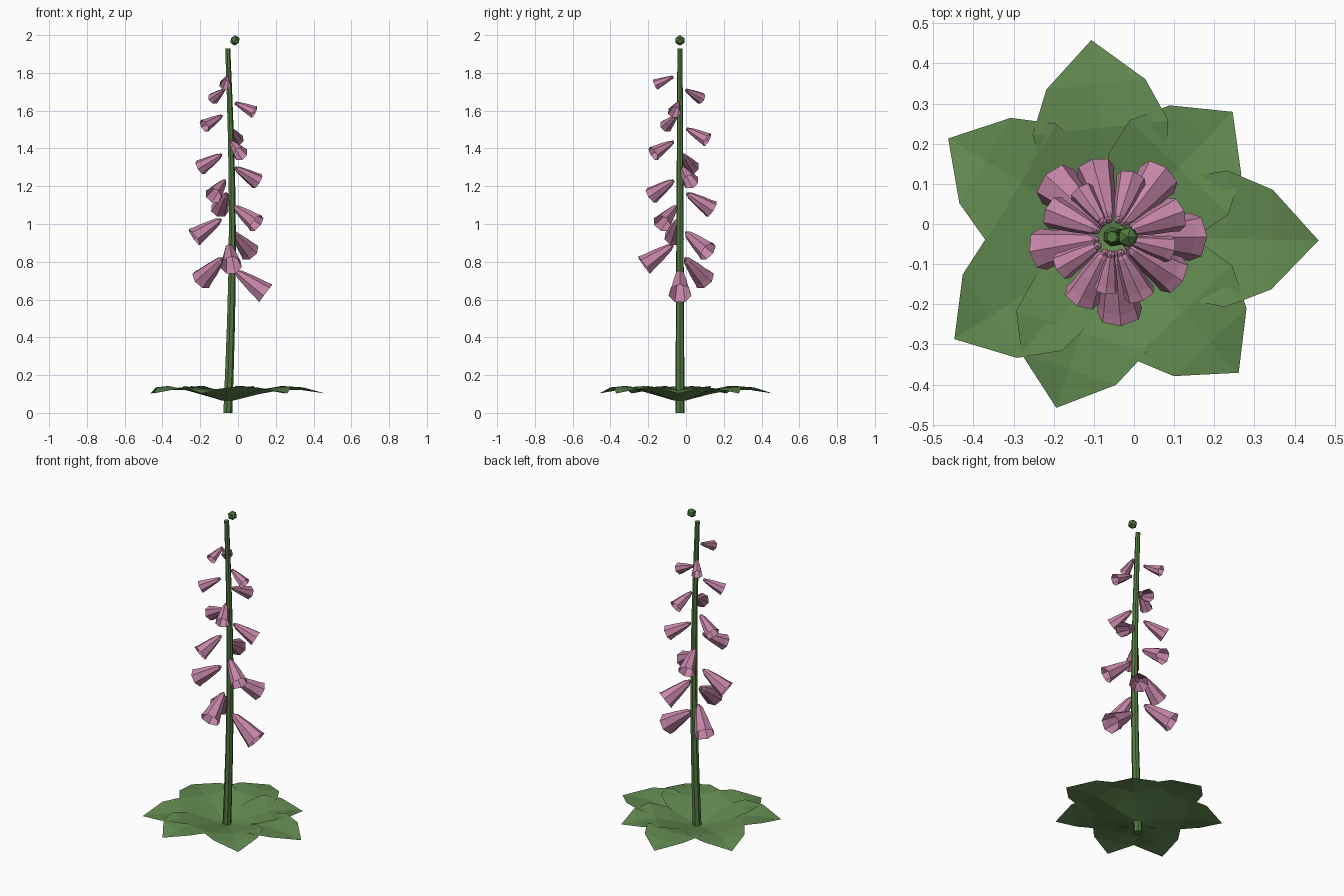
import bpy, bmesh, math
from mathutils import Vector, Matrix

if "Cube" in bpy.data.objects:
    bpy.data.objects.remove(bpy.data.objects["Cube"])

def material(name, rgb):
    m = bpy.data.materials.new(name)
    m.diffuse_color = (*rgb, 1)
    m.use_nodes = True
    m.node_tree.nodes["Principled BSDF"].inputs["Base Color"].default_value = m.diffuse_color
    return m

STEM = material("stem green", (0.085, 0.20, 0.05))
LEAF = material("leaf green", (0.125, 0.26, 0.083))
PINK = material("bell pink", (0.56, 0.235, 0.39))
CX, CY = -0.055, -0.032

def finish(bm, name, mat):
    me = bpy.data.meshes.new(name)
    bm.to_mesh(me)
    bm.free()
    me.materials.append(mat)
    ob = bpy.data.objects.new(name, me)
    bpy.context.collection.objects.link(ob)
    return ob

def loft(bm, rings, sides, cap_start=False, cap_end=False):
    """rings: list of (centre, radius, u axis, v axis)"""
    loops = []
    for c, r, u, v in rings:
        loops.append([bm.verts.new(c + r * (u * math.cos(a) + v * math.sin(a)))
                      for a in (2 * math.pi * i / sides for i in range(sides))])
    for a, b in zip(loops, loops[1:]):
        for i in range(sides):
            j = (i + 1) % sides
            bm.faces.new((a[i], a[j], b[j], b[i]))
    if cap_start:
        bm.faces.new(loops[0][::-1])
    if cap_end:
        bm.faces.new(loops[-1])

# gently bowed, tapering stem
X, Y = Vector((1, 0, 0)), Vector((0, 1, 0))
bm = bmesh.new()
rings = []
for i in range(9):
    t = i / 8
    c = Vector((CX + 0.024 * math.sin(math.pi * t), CY, 1.93 * t))
    rings.append((c, 0.025 - 0.011 * t, X, Y))
loft(bm, rings, 7, True, True)
finish(bm, "stem", STEM)

# bud at the tip
bm = bmesh.new()
bmesh.ops.create_icosphere(bm, subdivisions=1, radius=0.028,
                           matrix=Matrix.Translation((-0.016, CY, 1.972)))
finish(bm, "top_bud", STEM)

# rosette of seven arched leaves, folded a little along the midrib
leaves = [(-1, .515), (46, .433), (96, .493), (149, .476),
          (213, .468), (252, .448), (313, .463)]
section = [(0.03, 0.03, 0.062), (0.33, 0.15, 0.10), (0.555, 0.17, 0.122),
           (0.775, 0.124, 0.12), (1.0, 0.0, 0.103)]
for k, (deg, length) in enumerate(leaves):
    bm = bmesh.new()
    a = math.radians(deg)
    d, n = Vector((math.cos(a), math.sin(a), 0)), Vector((-math.sin(a), math.cos(a), 0))
    rows = []
    for t, w, z in section:
        c = Vector((CX, CY, z)) + d * (t * length)
        lift = Vector((0, 0, 0.12 * w))
        mid = bm.verts.new(c)
        rows.append((bm.verts.new(c + n * w + lift), mid, bm.verts.new(c - n * w + lift))
                    if w else (mid, mid, mid))
    for p, q in zip(rows, rows[1:]):
        for s in (0, 1):
            face = [p[s], p[s + 1], q[s + 1]]
            if q[s] is not q[s + 1]:
                face.append(q[s])
            bm.faces.new(face)
    finish(bm, f"leaf_{k + 1}", LEAF)

# drooping bells in a golden-angle spiral, smaller towards the top
profile = [(0.0, 0.012), (0.08, 0.023), (0.5, 0.042), (0.85, 0.054), (1.0, 0.062)]
for k in range(16):
    t = k / 15
    size = 1 - 0.5 * t
    a = math.radians(137.5 * k)
    droop = math.radians(37 - 13 * t)
    out = Vector((math.cos(a), math.sin(a), 0))
    side = Vector((-math.sin(a), math.cos(a), 0))
    axis = out * math.cos(droop) - Vector((0, 0, math.sin(droop)))
    up = axis.cross(side)
    base = Vector((CX + 0.003, CY, 0.745 + 0.0687 * k)) + out * 0.045
    bm = bmesh.new()
    loft(bm, [(base + axis * (0.19 * size * f), r * size, up, side) for f, r in profile],
         7, cap_start=True)
    # small knob where the bell hangs
    bmesh.ops.create_icosphere(bm, subdivisions=1, radius=0.012,
                               matrix=Matrix.Translation(base))
    finish(bm, f"bell_{k + 1}", PINK)
